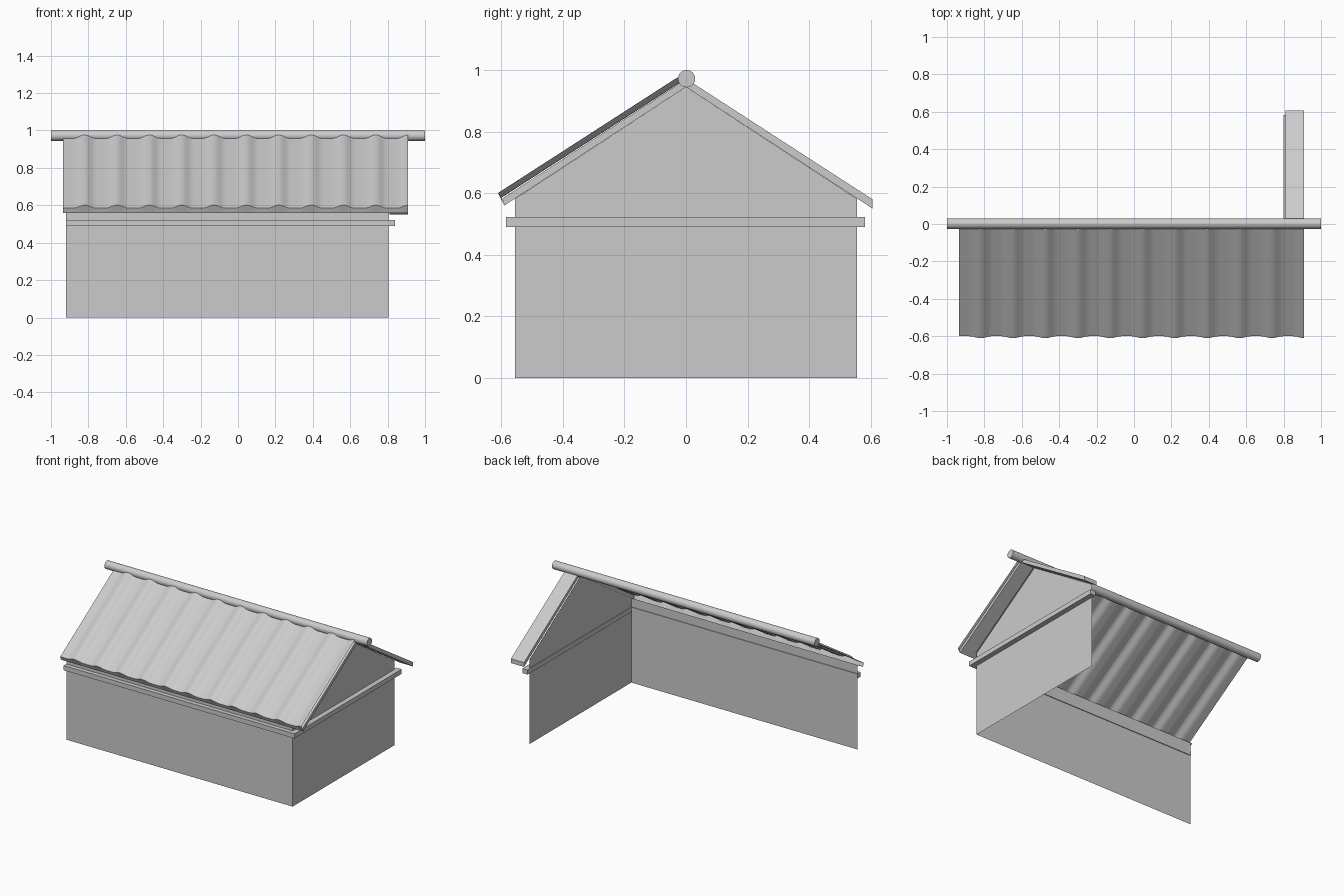
import bpy
import bmesh
import math

cube = bpy.data.objects.get("Cube")
if cube:
    bpy.data.objects.remove(cube)

grey = bpy.data.materials.new("light_grey")
grey.use_nodes = True
grey.diffuse_color = (0.6, 0.6, 0.6, 1)
grey.node_tree.nodes["Principled BSDF"].inputs["Base Color"].default_value = (0.6, 0.6, 0.6, 1)

LEFT, RIGHT = -0.92, 0.805       # wall ends
HALF = 0.555                     # half depth of the gable
EAVE, PEAK = 0.582, 0.945        # wall top and gable top
ROOF_L, ROOF_R = -0.935, 0.91    # roof sheet ends


def finish(name, bm):
    mesh = bpy.data.meshes.new(name)
    bm.to_mesh(mesh)
    bm.free()
    mesh.materials.append(grey)
    obj = bpy.data.objects.new(name, mesh)
    bpy.context.collection.objects.link(obj)
    return obj


def plane(name, points):
    bm = bmesh.new()
    bm.faces.new([bm.verts.new(p) for p in points])
    return finish(name, bm)


def prism(name, profile, x0, x1):
    """Extrude a closed (y, z) profile along x."""
    bm = bmesh.new()
    face = bm.faces.new([bm.verts.new((x0, y, z)) for y, z in profile])
    out = bmesh.ops.extrude_face_region(bm, geom=[face])
    moved = [v for v in out["geom"] if isinstance(v, bmesh.types.BMVert)]
    bmesh.ops.translate(bm, verts=moved, vec=(x1 - x0, 0, 0))
    bmesh.ops.recalc_face_normals(bm, faces=bm.faces)
    return finish(name, bm)


def smooth(obj, degrees):
    bpy.ops.object.select_all(action="DESELECT")
    obj.select_set(True)
    bpy.context.view_layer.objects.active = obj
    bpy.ops.object.shade_smooth_by_angle(angle=math.radians(degrees))


# Two open walls meeting at the front corner
plane("front_wall", [(LEFT, -HALF, 0), (RIGHT, -HALF, 0),
                     (RIGHT, -HALF, EAVE), (LEFT, -HALF, EAVE)])
plane("gable_wall", [(RIGHT, -HALF, 0), (RIGHT, HALF, 0), (RIGHT, HALF, EAVE),
                     (RIGHT, 0, PEAK), (RIGHT, -HALF, EAVE)])


# Trim bands, reaching slightly through the walls
def band(name, x0, x1, y0, y1):
    prism(name, [(y0, 0.49), (y1, 0.49), (y1, 0.522), (y0, 0.522)], x0, x1)


band("front_trim", LEFT, 0.84, -0.585, -0.55)
band("gable_trim", 0.80, 0.84, -0.585, 0.582)

# Flat boards under the roof overhang at the gable
prism("front_verge", [(-0.597, 0.583), (-0.59, 0.56), (0, PEAK), (0, 0.97)], 0.81, ROOF_R)
prism("back_verge", [(0.606, 0.58), (0.606, 0.55), (0, PEAK), (0, 0.972)], 0.81, ROOF_R)

# Narrow soffit below the eave
plane("eave_soffit", [(ROOF_L, -0.59, 0.56), (ROOF_R, -0.59, 0.56),
                      (ROOF_R, -HALF, EAVE), (ROOF_L, -HALF, EAVE)])


# Corrugated sheet: rounded ribs between flat valleys, with a hem at the eave
def rib_height(x):
    pitch = 0.173
    offset = (x + 0.82 + pitch / 2) % pitch - pitch / 2
    if abs(offset) > 0.06:
        return 0.0
    return 0.0095 * (1 + math.cos(math.pi * offset / 0.06))


bm = bmesh.new()
rows = []
steps = 150
for i in range(steps + 1):
    x = ROOF_L + (ROOF_R - ROOF_L) * i / steps
    h = rib_height(x)
    dy, dz = -0.545 * h, 0.84 * h
    rows.append([bm.verts.new(p) for p in (
        (x, -0.59, 0.56),
        (x, -0.6 + dy, 0.585 + dz),
        (x, -0.018 + dy, 0.96 + dz))])
for a, b in zip(rows, rows[1:]):
    for j in range(2):
        bm.faces.new((a[j], b[j], b[j + 1], a[j + 1]))
smooth(finish("corrugated_roof", bm), 40)

# Round ridge pole
ring = [math.tau * k / 24 for k in range(24)]
pole = prism("ridge_pole", [(0.002 + 0.028 * math.cos(t), 0.972 + 0.028 * math.sin(t))
                            for t in ring], -1, 1)
smooth(pole, 40)
